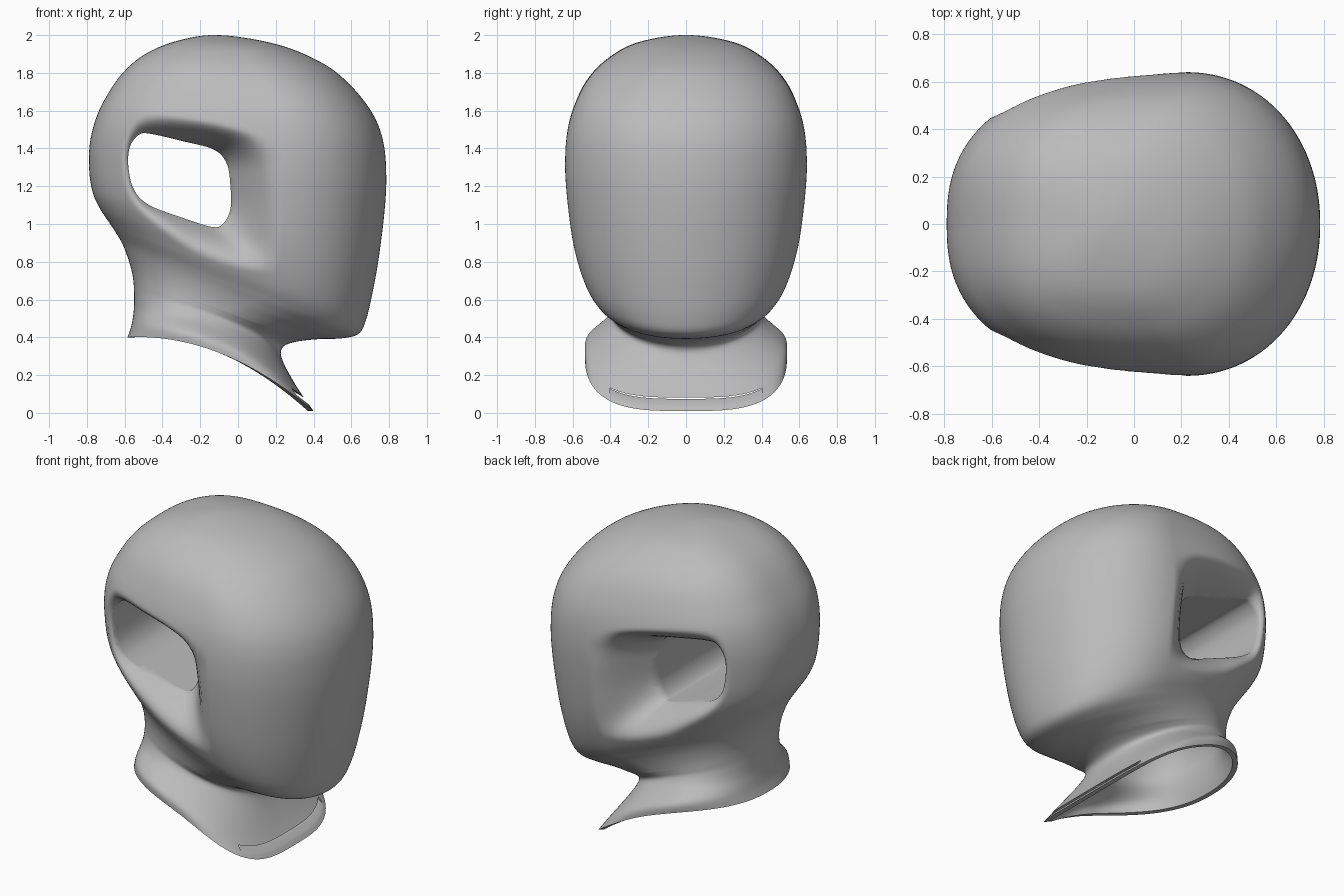
import bpy, bmesh, math
from mathutils import Vector

cube = bpy.data.objects.get("Cube")
if cube:
    bpy.data.objects.remove(cube)

grey = bpy.data.materials.new("plain grey")
grey.use_nodes = True
GREY = (0.5, 0.5, 0.5, 1)
grey.diffuse_color = GREY
grey.node_tree.nodes["Principled BSDF"].inputs["Base Color"].default_value = GREY

SEGMENTS = 240

# Tilted rings from collar to crown: back x, back z, front x, front z, half width
RINGS = [
    (-.585, .40, .40, .01, .535), (-.565, .46, .31, .14, .525),
    (-.552, .54, .235, .28, .435), (-.55, .62, .235, .345, .4),
    (-.553, .69, .3, .375, .402), (-.565, .76, .42, .39, .418),
    (-.59, .84, .55, .395, .445), (-.62, .91, .64, .42, .48),
    (-.67, .99, .68, .5, .527), (-.73, 1.08, .715, .65, .573),
    (-.77, 1.17, .745, .82, .605), (-.788, 1.29, .775, 1.06, .63),
    (-.785, 1.42, .785, 1.25, .64), (-.755, 1.55, .77, 1.43, .63),
    (-.70, 1.67, .715, 1.58, .595), (-.61, 1.8, .6, 1.73, .525),
    (-.49, 1.9, .45, 1.85, .415), (-.32, 1.97, .21, 1.95, .255),
    (-.1, 2, -.1, 2, 0)]
TOP = len(RINGS) - 1

# Side opening and the soft recess around it, as x, z outlines
HOLE = [(-.58, 1.3), (-.572, 1.41), (-.52, 1.475), (-.45, 1.475), (-.3, 1.44),
        (-.13, 1.395), (-.06, 1.32), (-.04, 1.2), (-.04, 1.08), (-.08, 1),
        (-.14, .985), (-.3, 1.035), (-.47, 1.1), (-.55, 1.18)]
RECESS = [(-.63, 1.31), (-.617, 1.43), (-.56, 1.55), (-.45, 1.58),
          (-.25, 1.56), (-.05, 1.52), (.1, 1.465), (.19, 1.36), (.22, 1.2),
          (.23, 1), (.21, .79), (.08, .75), (-.2, .83), (-.4, .96),
          (-.53, 1.07), (-.605, 1.19)]
CENTRE = (-.31, 1.23)


def clamp(v):
    return max(0.0, min(1.0, v))


def ease(v):
    v = clamp(v)
    return v * v * (3 - 2 * v)


def catmull(a, b, c, d, f):
    return [q + f * (r - p + f * (2 * p - 5 * q + 4 * r - s
            + f * (3 * (q - r) + s - p))) / 2 for p, q, r, s in zip(a, b, c, d)]


def ring_at(t):
    xl, zl, xr, zr, w = RINGS[-2]
    mirrored = (xr, zr, xl, zl, -w)          # keeps the crown round
    pts = [RINGS[0]] + RINGS + [mirrored]
    i = min(int(t), TOP - 1)
    return catmull(*pts[i:i + 4], t - i)


def ring_point(ring, t, angle):
    xl, zl, xr, zr, w = ring
    shift = .28 * ease((t - 3) / 6) * ease((TOP - t) / 4)
    c, s = math.cos(angle), math.sin(angle)
    # The collar front is squarer than the head, the back of the head than the neck
    if c > 0:
        n = 2.08 + 1.3 * ease(1 - t / 3)
    else:
        n = 2.2 + .3 * ease((t - 2) / 6) + .25 * ease((t - 11) / 3)
    u = math.copysign(abs(c) ** (2 / n), c)
    u = shift + u * (1 - shift if c > 0 else 1 + shift)
    y = w * math.copysign(abs(s) ** (2 / n), s)
    k = (u + 1) / 2
    bow = max(0, .11 - .025 * t) * (1 - u * u)
    return Vector((xl + (xr - xl) * k, y, zl + (zr - zl) * k + bow))


def smooth_outline(points, steps=8):
    n = len(points)
    return [catmull(*[points[(i + k) % n] for k in (-1, 0, 1, 2)], j / steps)
            for i in range(n) for j in range(steps)]


def polar(x, z):
    dx, dz = x - CENTRE[0], z - CENTRE[1]
    return math.atan2(dz, dx), math.hypot(dx, dz)


def radius_lookup(outline):
    table = sorted(polar(*p) for p in outline)
    wrap = 2 * math.pi
    table = [(table[-1][0] - wrap, table[-1][1])] + table + [(table[0][0] + wrap, table[0][1])]

    def lookup(angle):
        for (a, ra), (b, rb) in zip(table, table[1:]):
            if a <= angle <= b:
                return ra + (rb - ra) * (angle - a) / max(b - a, 1e-6)
        return table[0][1]
    return lookup


hole_line = smooth_outline(HOLE)
hole_radius = radius_lookup(hole_line)
recess_radius = radius_lookup(smooth_outline(RECESS))


def press_recess(p):
    """Pull the side wall in so it rolls over into the opening."""
    angle, r = polar(p.x, p.z)
    if r > .8:
        return p
    rh, ro = hole_radius(angle), recess_radius(angle)
    t = max(-.25, min(1, (r - rh) / max(ro - rh, .01)))
    floor = .435 - .175 * (p.x + .6)
    if t < 1 and abs(p.y) > floor:
        blend = 1 - (1 - t) ** 1.7
        p.y = math.copysign(floor + (abs(p.y) - floor) * blend, p.y)
    return p


def loft(name, loops):
    """Closed solid through equal loops of points."""
    bm = bmesh.new()
    rows = [[bm.verts.new(p) for p in loop] for loop in loops]
    n = len(rows[0])
    for a, b in zip(rows, rows[1:]):
        for i in range(n):
            j = (i + 1) % n
            bm.faces.new((a[i], a[j], b[j], b[i]))
    bm.faces.new(rows[0][::-1])
    bm.faces.new(rows[-1])
    bmesh.ops.remove_doubles(bm, verts=bm.verts, dist=1e-5)
    bmesh.ops.recalc_face_normals(bm, faces=bm.faces)
    mesh = bpy.data.meshes.new(name)
    bm.to_mesh(mesh)
    bm.free()
    obj = bpy.data.objects.new(name, mesh)
    bpy.context.collection.objects.link(obj)
    mesh.materials.append(grey)
    return obj


def ring_loop(ring, t):
    return [ring_point(ring, t, 2 * math.pi * i / SEGMENTS) for i in range(SEGMENTS)]


# Neck cavity, from its closed top down to the collar rim
INSET = .03
loops = [ring_loop(r, 4.5) for r in ((-.3, .84, 0, .78, .12), (-.42, .81, .1, .7, .25),
                                     (-.49, .75, .18, .55, .33))]
for k in range(12, -1, -1):
    t = k / 4
    xl, zl, xr, zr, w = ring_at(t)
    loops.append(ring_loop((xl + INSET, zl, xr - INSET, zr, w - INSET), t))

# Outer skin, from the collar rim up to the crown
STEPS = 9
for k in range(TOP * STEPS):
    t = k / STEPS
    loops.append([press_recess(p) for p in ring_loop(ring_at(t), t)])
loops.append(ring_loop(ring_at(TOP - .01), TOP))
head = loft("hooded_head", loops)

# Cutter for the opening through both sides, divided so the tunnel shades evenly
hole_cutter = loft("side_opening_cutter", [[Vector((x, k / 20, z)) for x, z in hole_line]
                                           for k in range(-16, 17)])

# Cutter for the thin sloping slot along the front of the collar
slot = []
for k in range(-20, 21):
    angle = k / 20 * .68
    low, high = (ring_point(ring_at(t), t, angle) for t in (.33, .6))
    out, back = Vector((.05, 0, -.03)), Vector((-.09, 0, .054))
    slot.append([low + back, low + out, high + out, high + back])
slot_cutter = loft("collar_slot_cutter", slot)

bpy.context.view_layer.objects.active = head
for cutter in (hole_cutter, slot_cutter):
    mod = head.modifiers.new("cut", "BOOLEAN")
    mod.operation = "DIFFERENCE"
    mod.solver = "EXACT"
    mod.object = cutter
    bpy.ops.object.modifier_apply(modifier=mod.name)
    bpy.data.objects.remove(cutter)

bpy.ops.object.select_all(action="DESELECT")
head.select_set(True)
bpy.ops.object.shade_smooth_by_angle(angle=math.radians(58))
